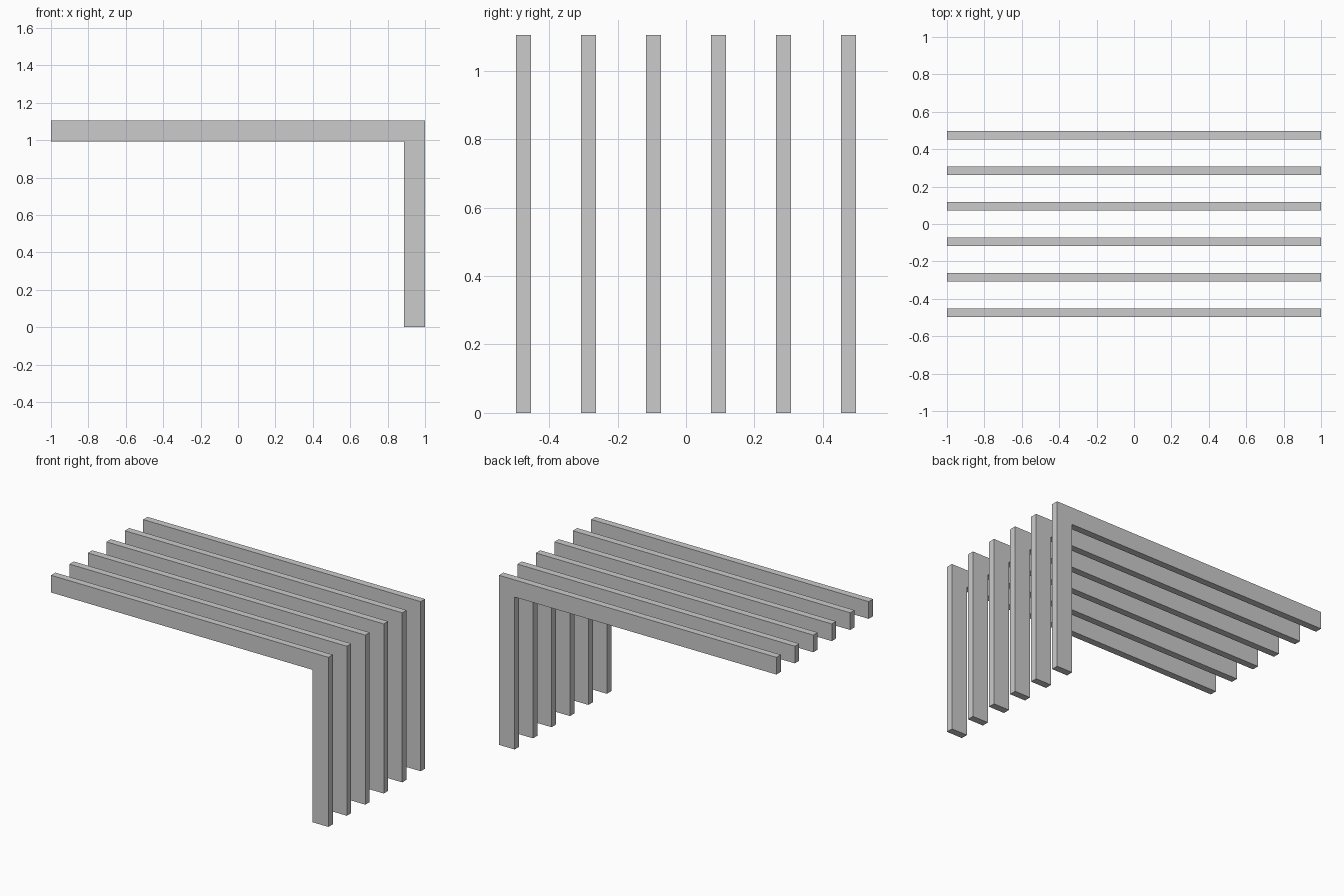
import bpy
import bmesh

if "Cube" in bpy.data.objects:
    bpy.data.objects.remove(bpy.data.objects["Cube"])

COUNT, PITCH, WIDTH = 6, 0.19, 0.045
HEIGHT, BEAM, LEG = 1.105, 0.112, 0.113

# L-shaped side profile (x, z): long top beam with a leg at the right end
PROFILE = [(-1, HEIGHT - BEAM), (1 - LEG, HEIGHT - BEAM), (1 - LEG, 0),
           (1, 0), (1, HEIGHT), (-1, HEIGHT)]


def add_slat(name, y):
    """Extrude the profile along y, centred on the given position."""
    bm = bmesh.new()
    face = bm.faces.new([bm.verts.new((x, y - WIDTH / 2, z)) for x, z in PROFILE])
    new = bmesh.ops.extrude_face_region(bm, geom=[face], use_keep_orig=True)["geom"]
    verts = [g for g in new if isinstance(g, bmesh.types.BMVert)]
    bmesh.ops.translate(bm, vec=(0, WIDTH, 0), verts=verts)
    bmesh.ops.recalc_face_normals(bm, faces=bm.faces)
    mesh = bpy.data.meshes.new(name)
    bm.to_mesh(mesh)
    bm.free()
    bpy.context.collection.objects.link(bpy.data.objects.new(name, mesh))


# Row of evenly spaced slats
for i in range(COUNT):
    add_slat(f"slat_{i + 1}", (i - (COUNT - 1) / 2) * PITCH)
